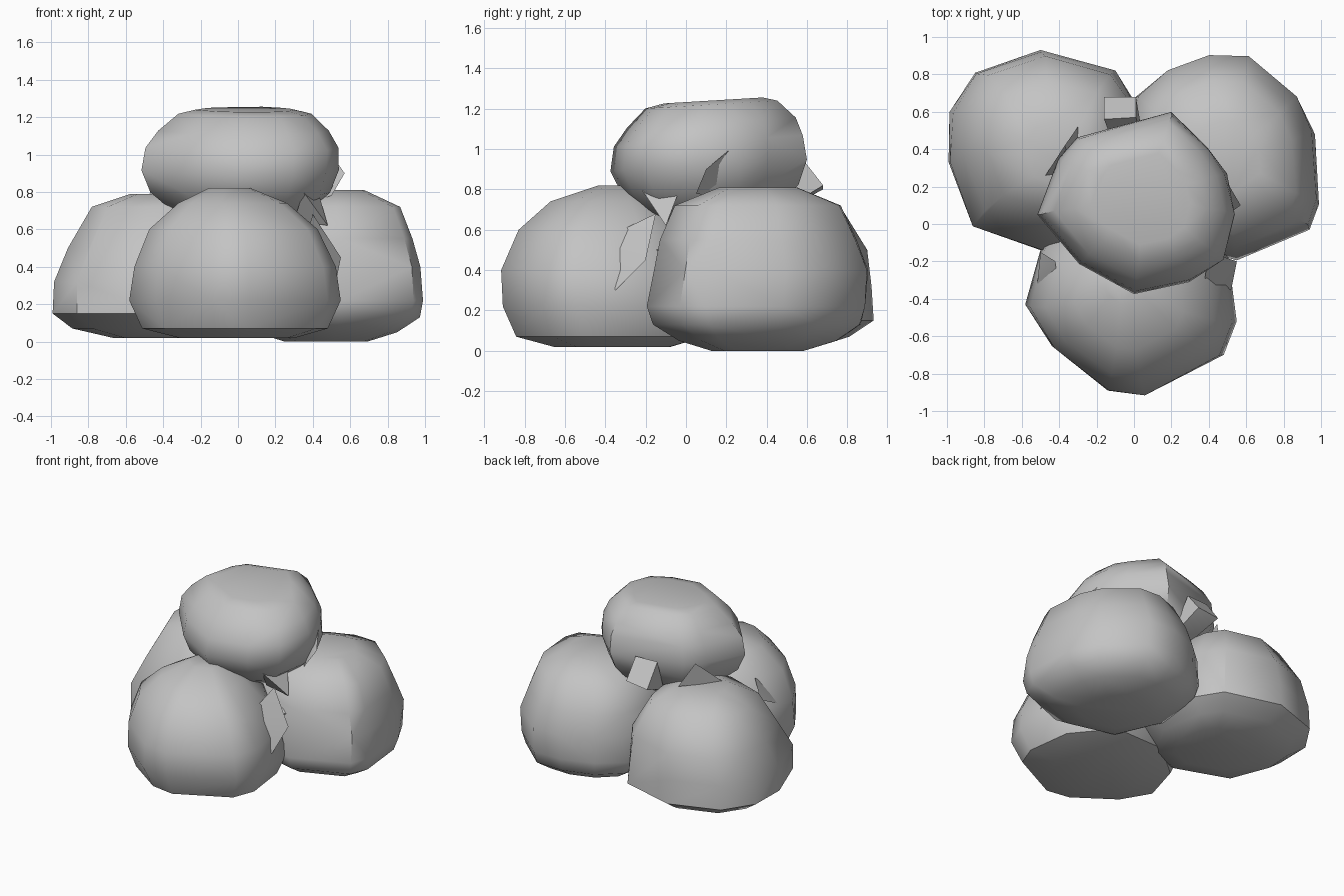
import bpy, bmesh, math, random
from mathutils import Vector

random.seed(4)
stone = bpy.data.materials.new("stone_grey")
stone.diffuse_color = (0.55, 0.55, 0.55, 1)


def hull(name, points, angle):
    """Closed rock skin around a cloud of points."""
    bm = bmesh.new()
    for p in points:
        bm.verts.new(p)
    res = bmesh.ops.convex_hull(bm, input=bm.verts)
    loose = [v for v in bm.verts if not v.link_faces]
    bmesh.ops.delete(bm, geom=loose, context='VERTS')
    bmesh.ops.recalc_face_normals(bm, faces=bm.faces)
    mesh = bpy.data.meshes.new(name)
    bm.to_mesh(mesh)
    bm.free()
    mesh.materials.append(stone)
    obj = bpy.data.objects.new(name, mesh)
    bpy.context.collection.objects.link(obj)
    bpy.ops.object.select_all(action='DESELECT')
    obj.select_set(True)
    bpy.context.view_layer.objects.active = obj
    bpy.ops.object.shade_smooth_by_angle(angle=math.radians(angle))
    return obj


def boulder(name, centre, outline, rings, tilt=0.0):
    """Stack scaled copies of a plan outline: rings are (z, scale, dx, dy)."""
    cx, cy = centre
    pts = []
    for z, s, dx, dy in rings:
        for x, y in outline:
            k = s * random.uniform(0.975, 1.005)
            py = cy + dy + (y - cy) * k
            pts.append(Vector((cx + dx + (x - cx) * k, py, z + tilt * (py - cy))))
    return hull(name, pts, 45)


# Three base boulders
boulder("back_left_boulder", (-0.45, 0.38),
        [(-1, 0.33), (-0.99, 0.6), (-0.85, 0.81), (-0.5, 0.93), (-0.1, 0.82),
         (0.02, 0.65), (0.08, 0.25), (-0.1, -0.08), (-0.4, -0.18), (-0.87, -0.02)],
        [(0.02, 0.5, 0.05, 0), (0.07, 0.8, 0, 0), (0.15, 1, 0, 0), (0.32, 0.98, 0, 0),
         (0.5, 0.88, 0.02, 0.04), (0.72, 0.65, 0.02, 0.03), (0.79, 0.32, 0.05, 0)])

boulder("back_right_boulder", (0.47, 0.36),
        [(0.0, 0.68), (0.17, 0.82), (0.4, 0.9), (0.62, 0.9), (0.88, 0.67), (0.97, 0.48),
         (1, 0.1), (0.95, -0.04), (0.55, -0.2), (0.1, -0.08), (-0.07, 0.3)],
        [(0.0, 0.42, 0, 0), (0.05, 0.72, 0, 0), (0.13, 0.95, 0, 0), (0.22, 1, 0, 0),
         (0.4, 0.97, 0, 0.02), (0.55, 0.89, 0, 0.01), (0.72, 0.75, 0, 0),
         (0.81, 0.35, 0.02, 0)])

boulder("front_boulder", (0, -0.35),
        [(-0.58, -0.43), (-0.45, -0.66), (-0.14, -0.89), (0.06, -0.92), (0.48, -0.7),
         (0.55, -0.52), (0.5, -0.15), (0.25, 0.15), (-0.2, 0.15), (-0.5, -0.1)],
        [(0.02, 0.55, 0, 0), (0.07, 0.88, 0, 0), (0.22, 1, 0, 0), (0.4, 0.96, 0, -0.02),
         (0.6, 0.8, -0.01, -0.03), (0.74, 0.52, -0.02, -0.03), (0.82, 0.2, -0.04, 0.03)])

# Boulder resting on top
boulder("top_boulder", (0.02, 0.12),
        [(-0.52, 0.05), (-0.41, 0.35), (-0.31, 0.47), (0.2, 0.6), (0.4, 0.41),
         (0.5, 0.27), (0.55, 0.05), (0.48, -0.2), (0.3, -0.32), (0, -0.375), (-0.3, -0.22)],
        [(0.58, 0.35, 0, 0.03), (0.7, 0.7, 0, 0.02), (0.8, 0.9, 0, 0.01), (0.92, 1, 0, 0),
         (1.04, 0.97, 0.01, 0), (1.13, 0.86, 0.01, 0.01), (1.22, 0.67, 0.02, 0.01),
         (1.24, 0.5, 0.02, 0.02)], tilt=0.06)

# Splintered chips wedged in the gaps
chips = {
    "right_spike": [(0.45, -0.15, 0.5), (0.64, 0.07, 0.47), (0.56, 0.05, 0.4), (0.4, 0, 0.58)],
    "right_front_chip": [(0.36, -0.42, 0.55), (0.52, -0.35, 0.3), (0.55, -0.2, 0.45),
                         (0.4, -0.15, 0.68)],
    "left_front_chip": [(-0.5, -0.15, 0.5), (-0.4, -0.5, 0.42), (-0.52, -0.35, 0.4),
                        (-0.42, -0.2, 0.62)],
    "right_upper_chip": [(0.5, 0.05, 0.78), (0.57, 0.1, 0.9), (0.5, 0.22, 1.0), (0.4, 0.2, 0.75)],
    "front_upper_chip": [(0.35, -0.22, 0.8), (0.42, -0.02, 0.83), (0.48, -0.1, 0.62),
                         (0.3, -0.1, 0.65)],
    "left_upper_chip": [(-0.48, 0.25, 0.78), (-0.37, 0.42, 0.95), (-0.3, 0.52, 0.8),
                        (-0.3, 0.2, 0.7)],
    "rear_chip": [(-0.16, 0.68, 0.8), (0.01, 0.68, 0.82), (-0.16, 0.56, 0.96),
                  (0.01, 0.57, 0.96), (-0.1, 0.4, 0.68), (0.05, 0.45, 0.68)],
}
for chip_name, chip_points in chips.items():
    hull(chip_name, chip_points, 30)
